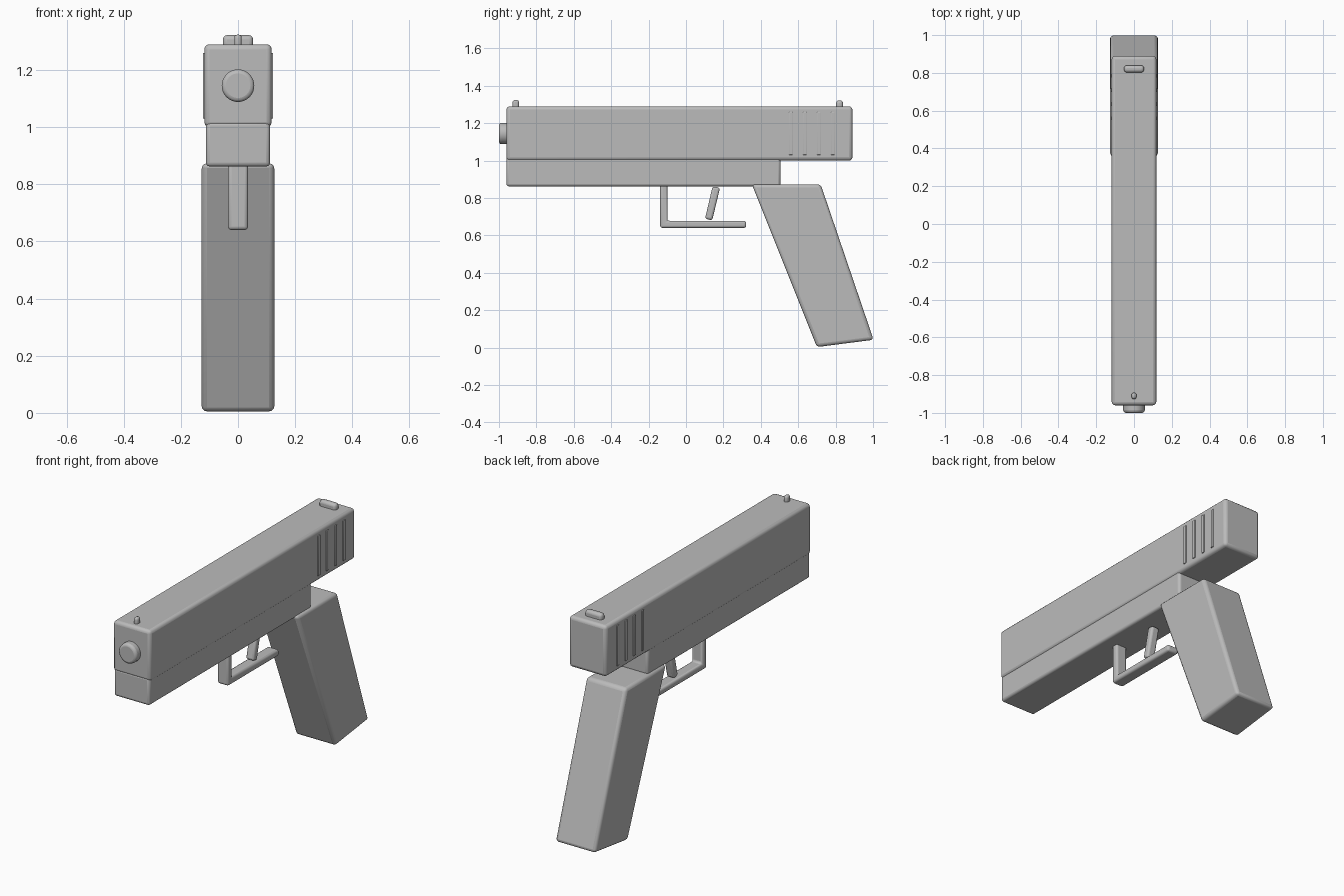
import bpy
import bmesh
import math
from mathutils import Matrix

cube = bpy.data.objects.get("Cube")
if cube:
    bpy.data.objects.remove(cube, do_unlink=True)

GREY = (0.5, 0.5, 0.5, 1.0)
mat = bpy.data.materials.new("plain grey")
mat.use_nodes = True
mat.diffuse_color = GREY
mat.node_tree.nodes["Principled BSDF"].inputs["Base Color"].default_value = GREY


def finish(name, bm, bevel, segments=3):
    """Turn a bmesh into a smooth-shaded object with rounded edges."""
    bmesh.ops.recalc_face_normals(bm, faces=bm.faces)
    mesh = bpy.data.meshes.new(name)
    bm.to_mesh(mesh)
    bm.free()
    obj = bpy.data.objects.new(name, mesh)
    bpy.context.collection.objects.link(obj)
    mesh.materials.append(mat)
    mod = obj.modifiers.new("rounded edges", 'BEVEL')
    mod.width = bevel
    mod.segments = segments
    mod.limit_method = 'ANGLE'
    bpy.ops.object.select_all(action='DESELECT')
    obj.select_set(True)
    bpy.context.view_layer.objects.active = obj
    bpy.ops.object.shade_smooth_by_angle(angle=math.radians(35))
    return obj


def slab(name, profile, half_width, bevel, x=0.0):
    """Extrude a side (y, z) profile across x."""
    bm = bmesh.new()
    face = bm.faces.new([bm.verts.new((x - half_width, y, z)) for y, z in profile])
    out = bmesh.ops.extrude_face_region(bm, geom=[face])
    verts = [v for v in out["geom"] if isinstance(v, bmesh.types.BMVert)]
    bmesh.ops.translate(bm, verts=verts, vec=(2 * half_width, 0, 0))
    return finish(name, bm, bevel)


def box(name, y0, y1, z0, z1, half_width, bevel, x=0.0):
    return slab(name, [(y0, z0), (y1, z0), (y1, z1), (y0, z1)], half_width, bevel, x)


# Upper body and lower frame
box("slide", -0.96, 0.89, 1.0, 1.29, 0.118, 0.018)
box("frame", -0.96, 0.505, 0.862, 1.02, 0.112, 0.014)

# Slanted handle
slab("grip", [(0.352, 0.873), (0.72, 0.873), (1.003, 0.042), (0.70, 0.003)],
     0.127, 0.018)

# L-shaped guard and tilted trigger
slab("trigger_guard", [(-0.138, 0.88), (-0.138, 0.64), (0.322, 0.64),
                       (0.322, 0.678), (-0.1, 0.678), (-0.1, 0.88)], 0.035, 0.012)
slab("trigger", [(0.142, 0.862), (0.102, 0.69), (0.14, 0.68), (0.182, 0.855)],
     0.025, 0.012)

# Round muzzle at the front
bm = bmesh.new()
bmesh.ops.create_cone(bm, cap_ends=True, segments=32, radius1=0.057,
                      radius2=0.057, depth=0.06,
                      matrix=Matrix.Translation((0, -0.97, 1.145))
                      @ Matrix.Rotation(math.pi / 2, 4, 'X'))
finish("muzzle", bm, 0.014)

# Sights
box("front_sight", -0.927, -0.893, 1.27, 1.324, 0.013, 0.012)
box("rear_sight", 0.802, 0.84, 1.27, 1.322, 0.053, 0.015)

# Raised grip ribs on both sides of the slide
for side, label in ((1, "left"), (-1, "right")):
    for i in range(4):
        y = 0.56 + 0.075 * i
        box(f"{label}_rib_{i + 1}", y - 0.01, y + 0.01, 1.03, 1.26,
            0.007, 0.003, side * 0.116)
